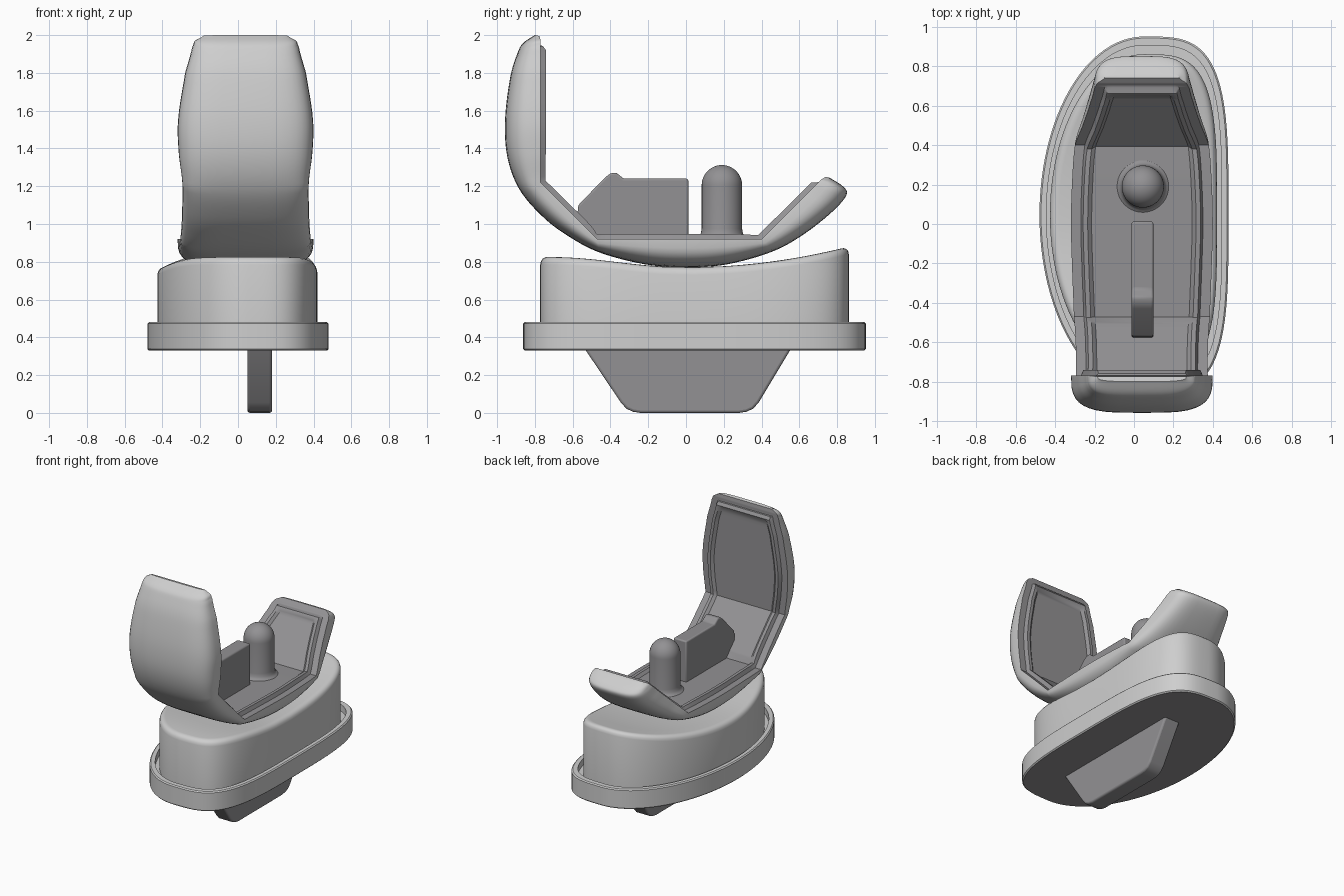
import bpy, bmesh, math
from mathutils import Vector

if "Cube" in bpy.data.objects:
    bpy.data.objects.remove(bpy.data.objects["Cube"])


def material(name, rgb):
    m = bpy.data.materials.new(name)
    m.diffuse_color = (*rgb, 1)
    m.use_nodes = True
    m.node_tree.nodes["Principled BSDF"].inputs["Base Color"].default_value = m.diffuse_color
    return m


LIGHT = material("light grey", (0.62, 0.62, 0.62))
MID = material("mid grey", (0.29, 0.285, 0.295))


def finish(name, bm, mats, angle=35, bevel=0):
    bmesh.ops.recalc_face_normals(bm, faces=bm.faces)
    me = bpy.data.meshes.new(name)
    bm.to_mesh(me)
    bm.free()
    ob = bpy.data.objects.new(name, me)
    bpy.context.collection.objects.link(ob)
    for m in mats:
        me.materials.append(m)
    if bevel:
        mod = ob.modifiers.new("Bevel", "BEVEL")
        mod.width, mod.segments, mod.limit_method = bevel, 3, 'ANGLE'
        mod.angle_limit = math.radians(30)
    bpy.ops.object.select_all(action='DESELECT')
    ob.select_set(True)
    bpy.context.view_layer.objects.active = ob
    bpy.ops.object.shade_smooth_by_angle(angle=math.radians(angle))
    return ob


def loft(rings, cap0=True, cap1=True):
    """Skin closed rings of points; faces come out in ring order."""
    bm = bmesh.new()
    vs = [[bm.verts.new(p) for p in r] for r in rings]
    n = len(vs[0])
    for a, b in zip(vs, vs[1:]):
        for i in range(n):
            bm.faces.new((a[i], a[(i + 1) % n], b[(i + 1) % n], b[i]))
    if cap0:
        bm.faces.new(vs[0])
    if cap1:
        bm.faces.new(vs[-1])
    return bm


def side_profile(name, pts, x0, x1, bevel, mat):
    bm = loft([[(x, y, z) for y, z in pts] for x in (x0, x1)])
    return finish(name, bm, [mat], bevel=bevel)


# D-shaped outline: elliptical on the left, squarer on the right
def outline(left, right, ry, n=96):
    pts = []
    for i in range(n):
        t = 2 * math.pi * i / n
        c, s = math.cos(t), math.sin(t)
        e = 2 / 3.6 if c > 0 else 1.0
        x = right * abs(c) ** e if c > 0 else left * c
        y = ry * math.copysign(abs(s) ** e, s)
        pts.append((0.05 + x, 0.045 + y))
    return pts


def flat(o, z):
    return [(x, y, z) for x, y in o]


# Base tray with raised rim
full, inner = outline(.53, .43, .907), outline(.495, .395, .862)
edge = outline(.522, .422, .899)
bm = loft([flat(edge, .33), flat(edge, .33 + 1e-4), flat(full, .338), flat(full, .472),
           flat(edge, .48), flat(inner, .48), flat(inner, .43)])
for f in bm.faces:
    if f.calc_center_median().z < .3301:
        f.material_index = 1
finish("base_tray", bm, [LIGHT, MID])


# Dished insert sitting in the tray
def dish(y):
    return .77 + (.095 * (y / .8) ** 2 if y > 0 else .055 * math.sin(min(1, -y / .72) * math.pi / 2) ** 2)


def insert_ring(d, dz):
    return [(x, y, dish(y) + dz) for x, y in outline(.477 - d, .372 - d, .817 - d)]


rings = [flat(outline(.477, .372, .817), .42)]
rings += [insert_ring(d, dz) for d, dz in ((0, -.04), (.004, -.022), (.013, -.009), (.028, -.001), (.045, 0))]
for k in (.85, .7, .5, .3, .12, .02):
    rings.append([(x, y, dish(y)) for x, y in outline(.432 * k, .327 * k, .772 * k)])
finish("bearing_insert", loft(rings), [LIGHT], 50)

# Keel below the tray
side_profile("keel", [(-.54, .35), (-.53, .33), (-.345, .055), (-.315, .022), (-.28, .006), (-.24, 0),
                      (.28, 0), (.32, .006), (.355, .022), (.385, .055), (.55, .33), (.56, .35)],
             .05, .18, .022, MID)

# Curved shell: inner y, inner z, outer y, outer z, half width
STATIONS = [
    (-.775, 1.995, -.80, 2.0, .225), (-.77, 1.97, -.86, 1.96, .268), (-.77, 1.94, -.89, 1.91, .282),
    (-.77, 1.80, -.93, 1.78, .32), (-.77, 1.55, -.958, 1.55, .357), (-.77, 1.38, -.945, 1.35, .354),
    (-.77, 1.22, -.88, 1.18, .335), (-.65, 1.10, -.76, 1.04, .335), (-.56, 1.01, -.63, .94, .338),
    (-.47, .92, -.46, .85, .345), (-.2, .92, -.22, .787, .355), (0, .92, 0, .77, .36),
    (.2, .92, .22, .787, .355), (.4, .92, .46, .855, .34), (.5, 1.02, .63, .95, .30),
    (.62, 1.14, .78, 1.07, .26), (.69, 1.21, .85, 1.155, .24), (.715, 1.235, .83, 1.2, .225),
    (.74, 1.25, .76, 1.245, .19)]
SUB, CX = 6, .04


def lerp(a, b, t):
    return a + (b - a) * t


def spline(k, i, t):
    p = [STATIONS[min(max(j, 0), len(STATIONS) - 1)][k] for j in range(i - 1, i + 3)]
    return .5 * (2 * p[1] + (p[2] - p[0]) * t + (2 * p[0] - 5 * p[1] + 4 * p[2] - p[3]) * t * t
                 + (3 * p[1] - p[0] - 3 * p[2] + p[3]) * t ** 3)


def ridge(d):
    """Height of the raised lip and recessed panel at distance d from the edge."""
    steps = [(0, 0), (.05, 0), (.062, .028), (.085, .028), (.105, .01), (9, .01)]
    for (a, ha), (b, hb) in zip(steps, steps[1:]):
        if d <= b:
            return lerp(ha, hb, (d - a) / (b - a))


INSET = (0, .05, .062, .085, .105)
first, last = Vector(STATIONS[0][:2]), Vector(STATIONS[-1][:2])
rings = []
for s in range((len(STATIONS) - 1) * SUB + 1):
    i = min(s // SUB, len(STATIONS) - 2)
    t = s / SUB - i
    I = Vector([lerp(STATIONS[i][k], STATIONS[i + 1][k], t) for k in (0, 1)])
    O = Vector([spline(k, i, t) for k in (2, 3)])
    w = spline(4, i, t)
    up = (I - O).normalized()
    end = min((I - first).length, (I - last).length)
    ring = []
    cols = [(w - d, d) for d in INSET]
    for x, d in cols + [(-x, d) for x, d in reversed(cols)]:
        p = I + up * ridge(min(d, end))
        ring.append((CX + x, p.x, p.y))
    for j in range(1, 20):
        a = math.pi * j / 20
        c = math.cos(a)
        p = I.lerp(O, math.sin(a) ** .62)
        ring.append((CX - w * math.copysign(abs(c) ** .55, c), p.x, p.y))
    rings.append(ring)
bm = loft(rings)
n, inner_faces = len(rings[0]), 2 * len(INSET) - 1
bm.faces.ensure_lookup_table()
for k in range((len(rings) - 1) * n):
    if k % n < inner_faces:
        bm.faces[k].material_index = 1
finish("curved_shell", bm, [LIGHT, MID])

# Central fin inside the shell
side_profile("central_fin", [(-.58, 1.0), (-.57, 1.10), (-.43, 1.245), (-.40, 1.268), (-.37, 1.272), (-.33, 1.24),
                             (.012, 1.24), (.012, .91), (-.46, .90)], -.012, .098, .01, MID)

# Domed peg with a filleted foot
R, ZC = .107, 1.205
prof = [(.14, .925), (.12, .936), (.111, .952), (R, .975)]
prof += [(R * math.cos(a), ZC + R * math.sin(a)) for a in [math.pi / 2 * k / 12 for k in range(12)]] + [(.004, ZC + R)]
rings = [[(.045 + r * math.cos(2 * math.pi * k / 40), .19 + r * math.sin(2 * math.pi * k / 40), z)
          for k in range(40)] for r, z in prof]
finish("domed_peg", loft(rings), [MID], 50)
